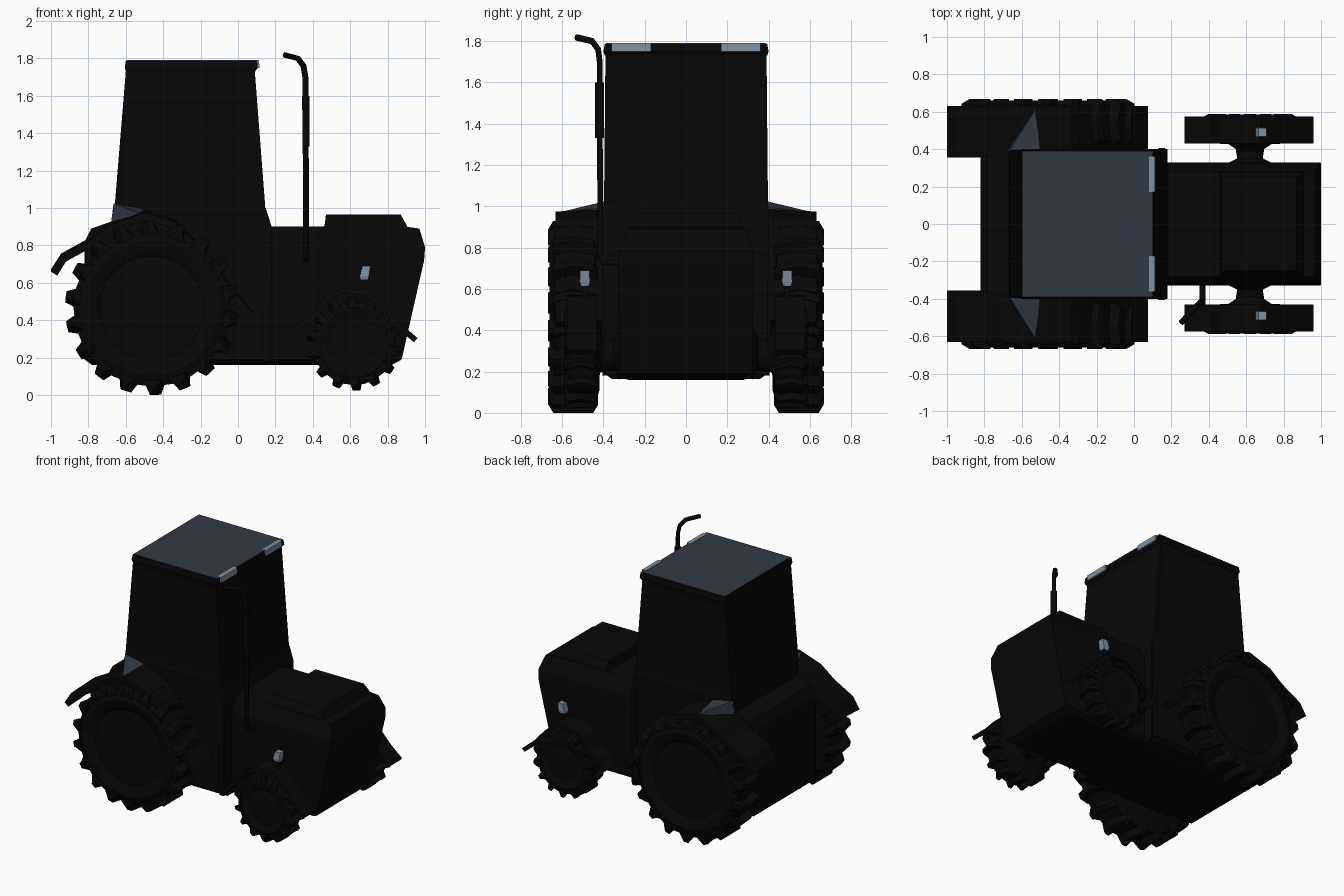
import bpy, bmesh
from math import sin, cos, pi, hypot

if "Cube" in bpy.data.objects:
    bpy.data.objects.remove(bpy.data.objects["Cube"])


def material(name, c):
    m = bpy.data.materials.new(name)
    m.diffuse_color = (*c, 1)
    m.use_nodes = True
    m.node_tree.nodes["Principled BSDF"].inputs["Base Color"].default_value = m.diffuse_color
    return m


BLACK = material("black", (0.002, 0.002, 0.002))
GLOSS = material("gloss", (0.03, 0.042, 0.055))
LAMP = material("lamp", (0.2, 0.28, 0.36))


def finish(name, bm, mat=BLACK, mirror=False, smooth=False):
    bmesh.ops.recalc_face_normals(bm, faces=bm.faces)
    me = bpy.data.meshes.new(name)
    bm.to_mesh(me)
    bm.free()
    me.materials.append(mat)
    ob = bpy.data.objects.new(name, me)
    bpy.context.collection.objects.link(ob)
    if mirror:
        m = ob.modifiers.new("mirror", 'MIRROR')
        m.use_axis = (False, True, False)
        m.use_mirror_merge = False
    if smooth:
        bpy.ops.object.select_all(action='DESELECT')
        bpy.context.view_layer.objects.active = ob
        ob.select_set(True)
        bpy.ops.object.shade_smooth_by_angle(angle=0.55)
    return ob


def loft(bm, rings):
    """Bridge equal-length closed rings and cap both ends."""
    vs = [[bm.verts.new(p) for p in r] for r in rings]
    n = len(vs[0])
    for a, b in zip(vs, vs[1:]):
        for i in range(n):
            j = (i + 1) % n
            bm.faces.new((a[i], a[j], b[j], b[i]))
    bm.faces.new(vs[0])
    bm.faces.new(vs[-1])


def stack(levels, yc=0):
    """Rectangles (z, x0, x1, half width) stacked upwards."""
    bm = bmesh.new()
    loft(bm, [[(x0, yc - w, z), (x1, yc - w, z), (x1, yc + w, z), (x0, yc + w, z)]
              for z, x0, x1, w in levels])
    return bm


def panel(bm, test, thick, depth):
    bmesh.ops.recalc_face_normals(bm, faces=bm.faces)
    bm.normal_update()
    fs = [f for f in bm.faces if test(f)]
    bmesh.ops.inset_individual(bm, faces=fs, thickness=thick, depth=depth)


def lathe(bm, cx, cz, profile, seg=24):
    """Turn (radius, y) points about a sideways axle."""
    loft(bm, [[(cx + r * cos(2 * pi * i / seg), y, cz + r * sin(2 * pi * i / seg))
               for i in range(seg)] for r, y in profile])


def wheel(name, cx, cz, profile, lugs, r0, r1, y0, y1):
    bm = bmesh.new()
    lathe(bm, cx, cz, profile)
    finish(name, bm, mirror=True, smooth=True)
    # chevron tread, one slanted wedge each side of the centre line
    bm = bmesh.new()
    ym, pitch = (y0 + y1) / 2, 2 * pi / lugs

    def ring(t, y, top, wide):
        return [(cx + r * cos(a), y, cz + r * sin(a)) for r, a in (
            (r0 - 0.03, t - wide), (top, t - wide * 0.3),
            (top, t + wide * 0.3), (r0 - 0.03, t + wide))]
    for k in range(lugs):
        t = k * pitch - pi / 2
        for ye in (y0, y1):
            d = ye - ym
            loft(bm, [ring(t + pitch * 0.2, ym, r1, pitch * 0.36),
                      ring(t + pitch * 0.05, ym + d * 0.8, r1, pitch * 0.38),
                      ring(t, ye, r0 + 0.005, pitch * 0.38)])
    finish(name + "_tread", bm, mirror=True)


def fender(name, pts, thick, y0, y1, rise=0.0):
    """Curved plate over a wheel; its outer edge droops slightly."""
    bm = bmesh.new()
    rings = []
    for i, (x, z) in enumerate(pts):
        a, b = pts[max(i - 1, 0)], pts[min(i + 1, len(pts) - 1)]
        L = hypot(b[0] - a[0], b[1] - a[1])
        nx, nz = (b[1] - a[1]) / L * thick, -(b[0] - a[0]) / L * thick
        rings.append([(x, y0, z + rise), (x, y1, z),
                      (x + nx, y1, z + nz), (x + nx, y0, z + nz + rise)])
    loft(bm, rings)
    finish(name, bm, mirror=True)


# Engine hood with sloped nose and raised top
finish("engine_hood", stack([
    (0.16, 0.1, 0.82, 0.28), (0.19, 0.1, 0.875, 0.32), (0.72, 0.1, 0.995, 0.33),
    (0.79, 0.1, 1.0, 0.325), (0.89, 0.1, 0.97, 0.285), (0.9, 0.1, 0.9, 0.28)]))
finish("hood_top", stack([(0.88, 0.455, 0.915, 0.28), (0.92, 0.465, 0.895, 0.27),
                          (0.965, 0.47, 0.87, 0.25)]))

# Rear chassis
finish("rear_chassis", stack([(0.16, -0.78, 0.15, 0.28), (0.19, -0.82, 0.15, 0.37),
                              (0.82, -0.82, 0.15, 0.37), (0.89, -0.785, 0.15, 0.37),
                              (0.93, -0.67, 0.15, 0.37)]))

# Cab base, glazed upper cab and roof
finish("cab_base", stack([(0.165, -0.6, 0.165, 0.36), (0.19, -0.62, 0.175, 0.395),
                          (0.9, -0.67, 0.18, 0.4), (1.0, -0.665, 0.148, 0.4)]))
bm = stack([(1.0, -0.66, 0.146, 0.397), (1.73, -0.6, 0.09, 0.39)])
panel(bm, lambda f: abs(f.normal.z) < 0.5, 0.05, -0.004)
finish("cab_windows", bm)
finish("roof_rim", stack([(1.73, -0.6, 0.092, 0.393), (1.75, -0.605, 0.105, 0.4),
                          (1.787, -0.6, 0.102, 0.393)]))
finish("roof", stack([(1.78, -0.597, 0.1, 0.39), (1.79, -0.595, 0.1, 0.388)]), GLOSS)
bm = bmesh.new()
loft(bm, [[(0.08, y, 1.745), (0.115, y, 1.75), (0.112, y, 1.792), (0.08, y, 1.792)]
          for y in (0.17, 0.36)])
finish("roof_lamps", bm, LAMP, mirror=True)
# Door pillar strip
finish("door_pillar", stack([(0.18, 0.13, 0.165, 0.405), (0.9, 0.13, 0.165, 0.405)]))

# Wheels with nearly flush discs
wheel("rear_wheel", -0.46, 0.465,
      [(0.02, 0.645), (0.1, 0.645), (0.28, 0.635), (0.3, 0.65), (0.36, 0.66),
       (0.42, 0.635), (0.42, 0.44), (0.36, 0.42), (0.2, 0.415), (0.18, 0.35)],
      18, 0.42, 0.465, 0.425, 0.667)
wheel("front_wheel", 0.62, 0.275,
      [(0.01, 0.58), (0.05, 0.58), (0.13, 0.57), (0.15, 0.58), (0.18, 0.585),
       (0.222, 0.565), (0.222, 0.445), (0.18, 0.43), (0.08, 0.425), (0.06, 0.3)],
      14, 0.222, 0.252, 0.43, 0.588)

# Flared front axle hub
bm = bmesh.new()
lathe(bm, 0.62, 0.29, [(0.13, 0.32), (0.07, 0.35), (0.06, 0.39), (0.12, 0.43)], 12)
finish("front_axle", bm, mirror=True)

# Fenders
fender("rear_fender",
       [(-1.0, 0.66), (-0.945, 0.745), (-0.79, 0.83), (-0.68, 0.915), (-0.5, 0.975),
        (-0.34, 0.93), (-0.22, 0.81), (-0.12, 0.67), (-0.03, 0.57), (0.075, 0.44)],
       0.04, 0.355, 0.632, 0.012)
fender("front_fender",
       [(0.27, 0.315), (0.33, 0.39), (0.4, 0.43), (0.46, 0.52), (0.55, 0.57), (0.68, 0.565),
        (0.77, 0.49), (0.86, 0.39), (0.96, 0.305)],
       0.03, 0.43, 0.575)
# Sloped rear corner between cab and fender
bm = bmesh.new()
bmesh.ops.convex_hull(bm, input=[bm.verts.new(p) for p in (
    (-0.665, 0.39, 1.025), (-0.5, 0.39, 0.995), (-0.53, 0.61, 0.972),
    (-0.68, 0.39, 0.91), (-0.5, 0.39, 0.93))])
finish("fender_corner", bm, GLOSS, mirror=True)

# Fender lamps on short stalks
finish("lamp_stalk", stack([(0.54, 0.67, 0.69, 0.01), (0.63, 0.67, 0.69, 0.01)], 0.49), mirror=True)
finish("fender_lamp", stack([(0.615, 0.655, 0.695, 0.02), (0.635, 0.65, 0.7, 0.025),
                             (0.69, 0.665, 0.708, 0.022)], 0.49), LAMP, mirror=True)


# Exhaust stack with muffler
def tube(name, pts, r):
    cu = bpy.data.curves.new(name, 'CURVE')
    cu.dimensions = '3D'
    cu.bevel_depth, cu.bevel_resolution, cu.use_fill_caps = r, 1, True
    sp = cu.splines.new('POLY')
    sp.points.add(len(pts) - 1)
    for p, c in zip(sp.points, pts):
        p.co = (*c, 1)
    cu.materials.append(BLACK)
    bpy.context.collection.objects.link(bpy.data.objects.new(name, cu))


tube("exhaust_pipe", [(0.365, -0.3, 0.725), (0.365, -0.4, 0.73), (0.365, -0.415, 0.75),
                      (0.36, -0.418, 1.7), (0.35, -0.425, 1.76), (0.32, -0.455, 1.8),
                      (0.25, -0.53, 1.818)], 0.016)
tube("exhaust_muffler", [(0.364, -0.418, 1.33), (0.362, -0.418, 1.6)], 0.022)
